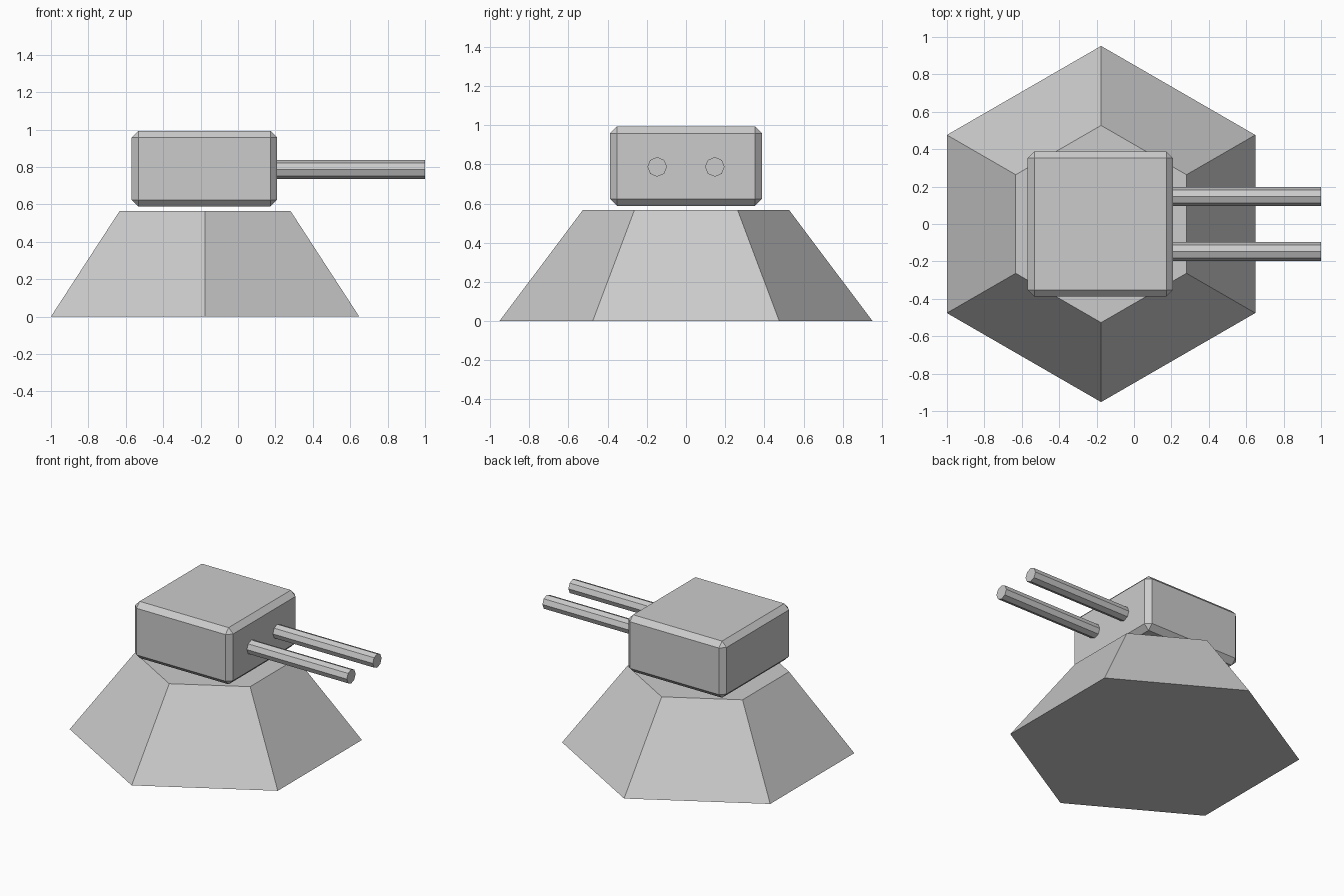
import bpy, math

if "Cube" in bpy.data.objects:
    bpy.data.objects.remove(bpy.data.objects["Cube"])

CX = -0.176  # turret axis


def flat(name):
    ob = bpy.context.object
    ob.name = ob.data.name = name
    return ob


# Hexagonal tapered pedestal, points towards +y and -y
bpy.ops.mesh.primitive_cone_add(vertices=6, radius1=0.952, radius2=0.527,
                                depth=0.566, location=(CX, 0, 0.283))
flat("pedestal")

# Chamfered gun housing hovering just above the pedestal
bpy.ops.mesh.primitive_cube_add(size=1, location=(-0.18, 0, 0.791))
housing = flat("housing")
housing.scale = (0.777, 0.777, 0.406)
bpy.ops.object.transform_apply(location=False, rotation=False, scale=True)
bevel = housing.modifiers.new("chamfer", 'BEVEL')
bevel.width = 0.036
bevel.segments = 1

# Twin octagonal barrels
start, end = 0.2, 1.0
for side, y in (("left", 0.147), ("right", -0.147)):
    bpy.ops.mesh.primitive_cylinder_add(vertices=8, radius=0.05, depth=end - start,
                                        location=((start + end) / 2, y, 0.787),
                                        rotation=(0, math.pi / 2, 0))
    flat(side + "_barrel")
